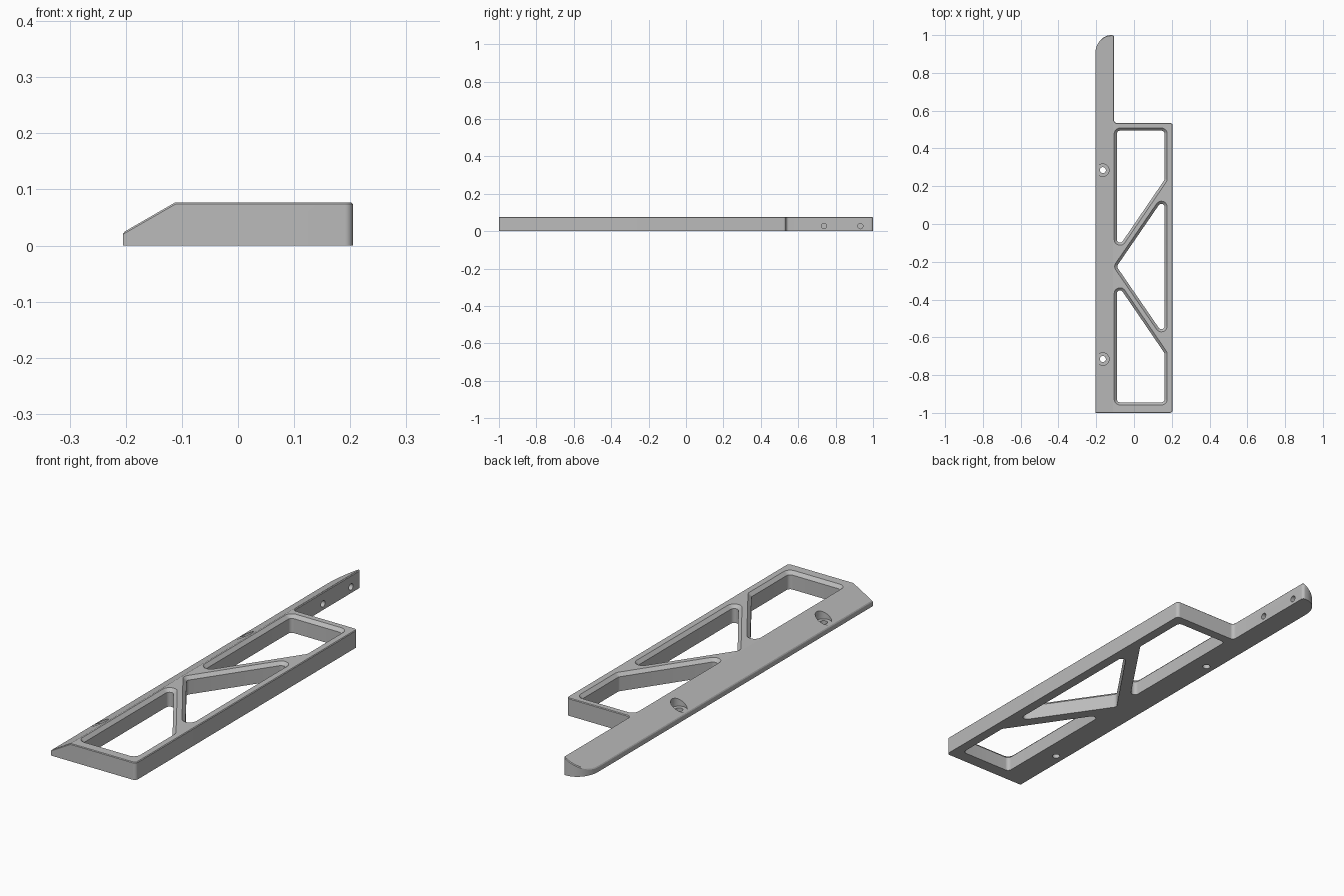
import bpy, bmesh, math
from mathutils import Vector

cube = bpy.data.objects.get("Cube")
if cube:
    bpy.data.objects.remove(cube, do_unlink=True)

HEIGHT = 0.077
RIDGE_X = -0.112      # where the flat top turns into the slope
CHAMFER = 0.014       # lip around each truss opening
SEGS = 8

grey = bpy.data.materials.new("plain grey")
grey.use_nodes = True
grey.diffuse_color = (0.5, 0.5, 0.5, 1)
grey.node_tree.nodes["Principled BSDF"].inputs["Base Color"].default_value = (0.5, 0.5, 0.5, 1)


def fillet(corners):
    """Round the corners of a polygon given as (x, y, radius)."""
    out = []
    for i, (x, y, r) in enumerate(corners):
        p = Vector((x, y))
        if r == 0:
            out.append(p)
            continue
        a = (Vector(corners[i - 1][:2]) - p).normalized()
        b = (Vector(corners[(i + 1) % len(corners)][:2]) - p).normalized()
        half = a.angle(b) / 2
        centre = p + (a + b).normalized() * r / math.sin(half)
        start = p + a * r / math.tan(half) - centre
        end = p + b * r / math.tan(half) - centre
        sweep = start.angle_signed(end)
        for k in range(SEGS + 1):
            t = -sweep * k / SEGS
            c, s = math.cos(t), math.sin(t)
            out.append(centre + Vector((start.x * c - start.y * s, start.x * s + start.y * c)))
    return out


def inset(points, d):
    """Move every side of an anticlockwise polygon inward by d."""
    out = []
    for i, q in enumerate(points):
        p = Vector(q)
        a = (p - Vector(points[i - 1])).normalized()
        b = (Vector(points[(i + 1) % len(points)]) - p).normalized()
        n1, n2 = Vector((-a.y, a.x)), Vector((-b.y, b.x))
        out.append(p + (n1 + n2) * d / (1 + n1.dot(n2)))
    return out


def loft(layers):
    """Closed solid through matching loops, each given as (points, z)."""
    bm = bmesh.new()
    rings = [[bm.verts.new((p[0], p[1], z)) for p in pts] for pts, z in layers]
    n = len(rings[0])
    bm.faces.new(rings[0][::-1])
    bm.faces.new(rings[-1])
    for lo, hi in zip(rings, rings[1:]):
        for i in range(n):
            j = (i + 1) % n
            bm.faces.new((lo[i], lo[j], hi[j], hi[i]))
    bmesh.ops.recalc_face_normals(bm, faces=bm.faces)
    return bm


def to_object(bm, name):
    mesh = bpy.data.meshes.new(name)
    bm.to_mesh(mesh)
    bm.free()
    mesh.materials.append(grey)
    ob = bpy.data.objects.new(name, mesh)
    bpy.context.collection.objects.link(ob)
    return ob


def circle(x, y, r, n=32):
    return [(x + r * math.cos(2 * math.pi * k / n), y + r * math.sin(2 * math.pi * k / n)) for k in range(n)]


# Body outline: wide truss plate with a narrow arm ending in a curved tip
outline = [(-0.205, -1, 0), (0.205, -1, 0.015), (0.205, 0.535, 0.015),
           (-0.105, 0.535, 0.015), (-0.105, 1, 0.012)]
for k in range(13):
    t = math.pi / 2 * (1 + k / 12)
    outline.append((-0.12 + 0.085 * math.cos(t), 0.9 + 0.1 * math.sin(t), 0))
shape = fillet(outline)
bm = loft([(shape, 0), (shape, HEIGHT)])

# Slope the long edge
cut = bmesh.ops.bisect_plane(bm, geom=bm.verts[:] + bm.edges[:] + bm.faces[:],
                             plane_co=(RIDGE_X, 0, HEIGHT), plane_no=(-0.5, 0, 0.866),
                             clear_outer=True)
bmesh.ops.holes_fill(bm, edges=[e for e in bm.edges if e.is_boundary], sides=0)
bmesh.ops.recalc_face_normals(bm, faces=bm.faces)
bm.normal_update()

# Thin chamfer around the upper rim
rim = []
for e in bm.edges:
    if len(e.link_faces) == 2:
        low, high = sorted(f.normal.z for f in e.link_faces)
        if abs(low) < 0.1 and high > 0.5:
            rim.append(e)
bmesh.ops.bevel(bm, geom=rim, offset=0.005, offset_type='OFFSET', segments=1,
                profile=0.5, affect='EDGES', clamp_overlap=True)
frame = to_object(bm, "truss_bracket")

cutters = []

# Truss openings, mirrored about the middle of the plate
MID = -0.225
end_open = [(-0.105, -0.182), (0.176, 0.23), (0.176, 0.508), (-0.105, 0.508)]
low_open = [(x, 2 * MID - y) for x, y in reversed(end_open)]
mid_open = [(-0.109, MID), (0.176, MID - 0.415), (0.176, MID + 0.415)]
for pts in (end_open, low_open, mid_open):
    outer = fillet([(x, y, 0.031) for x, y in pts])
    inner = fillet([(p.x, p.y, 0.031 - CHAMFER) for p in inset(pts, CHAMFER)])
    cutters.append(loft([(inner, -0.05), (inner, HEIGHT - CHAMFER), (outer, HEIGHT), (outer, HEIGHT + 0.05)]))

# Counterbored screw holes in the slope
for y in (0.285, -0.715):
    small, big = circle(-0.165, y, 0.016), circle(-0.165, y, 0.033)
    cutters.append(loft([(small, -0.05), (small, 0.027), (big, 0.027), (big, 0.15)]))

# Blind holes in the inner side of the arm
for y in (0.738, 0.932):
    hole = loft([(circle(0, 0, 0.014), -0.16), (circle(0, 0, 0.014), -0.05)])
    for v in hole.verts:
        v.co = Vector((v.co.z, y + v.co.x, 0.027 + v.co.y))
    bmesh.ops.recalc_face_normals(hole, faces=hole.faces)
    cutters.append(hole)

bpy.context.view_layer.objects.active = frame
frame.select_set(True)
for i, c in enumerate(cutters):
    tool = to_object(c, f"cutter_{i}")
    tool.hide_render = True
    mod = frame.modifiers.new("opening", 'BOOLEAN')
    mod.operation = 'DIFFERENCE'
    mod.solver = 'EXACT'
    mod.object = tool
    bpy.ops.object.modifier_apply(modifier=mod.name)
    bpy.data.objects.remove(tool, do_unlink=True)

bpy.ops.object.select_all(action='DESELECT')
frame.select_set(True)
bpy.ops.object.shade_smooth_by_angle(angle=math.radians(25))
